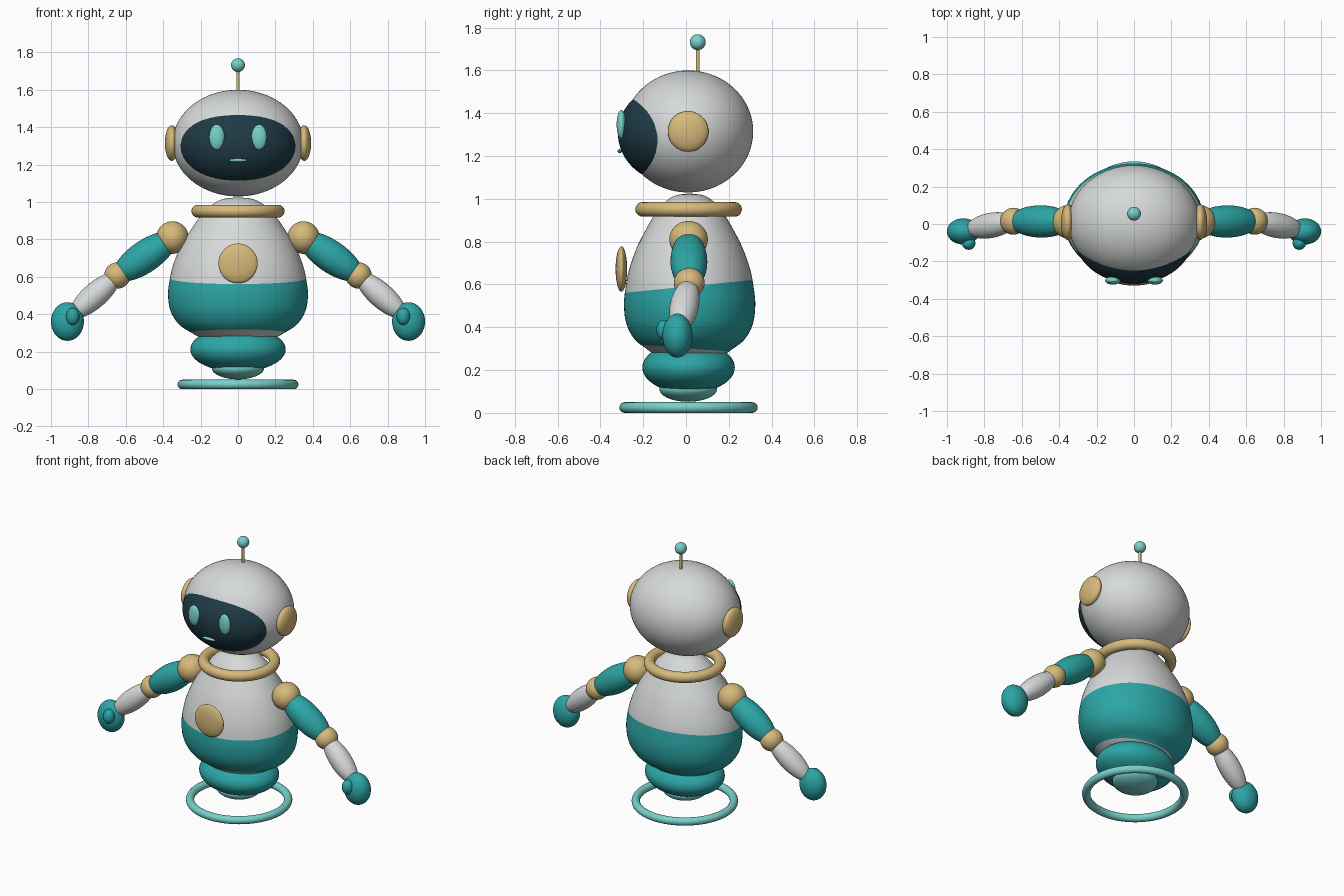
import bpy, bmesh, math
from mathutils import Vector

cube = bpy.data.objects.get("Cube")
if cube:
    bpy.data.objects.remove(cube, do_unlink=True)


def material(name, r, g, b):
    m = bpy.data.materials.new(name)
    m.use_nodes = True
    m.diffuse_color = (r, g, b, 1)
    bsdf = next(n for n in m.node_tree.nodes if n.type == 'BSDF_PRINCIPLED')
    bsdf.inputs["Base Color"].default_value = (r, g, b, 1)
    return m


WHITE = material("shell_white", 0.68, 0.70, 0.70)
TEAL = material("teal", 0.025, 0.38, 0.38)
GOLD = material("soft_gold", 0.68, 0.49, 0.20)
DARK = material("visor_navy", 0.013, 0.042, 0.06)
AQUA = material("light_aqua", 0.19, 0.64, 0.60)


def finish(name, mat):
    ob = bpy.context.object
    ob.name = name
    ob.data.materials.append(mat)
    bpy.ops.object.shade_smooth()
    return ob


def ellipsoid(name, mat, loc, radii, segs=48, rings=28):
    bpy.ops.mesh.primitive_uv_sphere_add(segments=segs, ring_count=rings, location=loc)
    ob = finish(name, mat)
    ob.scale = radii
    return ob


def limb(name, mat, start, end, radius, overhang):
    """Ellipsoid stretched along the line from start to end."""
    a, b = Vector(start), Vector(end)
    ob = ellipsoid(name, mat, (a + b) / 2, (radius, radius, (b - a).length / 2 + overhang))
    ob.rotation_euler = (b - a).to_track_quat('Z', 'Y').to_euler()
    return ob


def ring(name, mat, loc, major, minor):
    bpy.ops.mesh.primitive_torus_add(location=loc, major_radius=major, minor_radius=minor,
                                     major_segments=72, minor_segments=20)
    return finish(name, mat)


def smooth_profile(pts, steps=4):
    """Catmull-Rom curve through the points."""
    p = [Vector(q) for q in [pts[0]] + pts + [pts[-1]]]
    out = []
    for a, b, c, d in zip(p, p[1:], p[2:], p[3:]):
        for i in range(steps):
            t = i / steps
            out.append(b + (c - a) * t / 2 + (a - b * 2.5 + c * 2 - d / 2) * t * t
                       + (b * 3 - a - c * 3 + d) * t ** 3 / 2)
    return out + [p[-1]]


# Torso: egg turned around z, cut into a teal band between two tilted planes
profile = [(0, 1.025), (.08, 1.016), (.14, .985), (.2, .925), (.25, .855), (.3, .775),
           (.345, .67), (.366, .58), (.374, .5), (.36, .415), (.315, .345), (.25, .302),
           (.18, .27), (0, .25)]
bm = bmesh.new()
verts = [bm.verts.new((max(r, 0), 0, z)) for r, z in smooth_profile(profile)]
edges = [bm.edges.new(pair) for pair in zip(verts, verts[1:])]
bmesh.ops.spin(bm, geom=verts + edges, axis=(0, 0, 1), cent=(0, 0, 0),
               angle=math.tau, steps=72, use_duplicate=False)
bmesh.ops.remove_doubles(bm, verts=bm.verts, dist=0.0005)
for v in bm.verts:
    v.co.y = v.co.y * 0.82 + 0.017
UPPER = (0.59, 0.1)      # height at y = 0, slope along y
LOWER = (0.302, -0.08)
for height, slope in (UPPER, LOWER):
    bmesh.ops.bisect_plane(bm, geom=bm.verts[:] + bm.edges[:] + bm.faces[:],
                           plane_co=(0, 0, height), plane_no=(0, -slope, 1))
for f in bm.faces:
    c = f.calc_center_median()
    f.material_index = int(LOWER[0] + LOWER[1] * c.y < c.z < UPPER[0] + UPPER[1] * c.y)
    f.smooth = True
bmesh.ops.recalc_face_normals(bm, faces=bm.faces)
mesh = bpy.data.meshes.new("torso")
bm.to_mesh(mesh)
bm.free()
mesh.materials.append(WHITE)
mesh.materials.append(TEAL)
bpy.context.collection.objects.link(bpy.data.objects.new("torso", mesh))

# Collar, hips and hover ring
ring("collar", GOLD, (0, .012, .951), .215, .034)
ellipsoid("hips", TEAL, (0, .012, .212), (.255, .216, .12))
ellipsoid("hip_cap", AQUA, (0, .01, .112), (.14, .135, .06))
ring("hover_ring", AQUA, (0, .012, .025), .298, .025)

# Chest badge
ellipsoid("chest_badge", GOLD, (0, -.302, .672), (.105, .027, .106))

# Head, visor and face
ellipsoid("head", WHITE, (0, .01, 1.315), (.35, .304, .285), 72, 40)
ellipsoid("visor", DARK, (0, -.07, 1.306), (.318, .248, .229), 96, 56)
bpy.ops.mesh.primitive_uv_sphere_add(segments=24, ring_count=16, location=(0, -.31, 1.223))
finish("mouth", AQUA).scale = (.052, .011, .009)

# Antenna
bpy.ops.mesh.primitive_cylinder_add(vertices=20, radius=.009, depth=.14, location=(0, .055, 1.64))
finish("antenna_stem", GOLD)
bpy.ops.object.shade_smooth_by_angle()
ellipsoid("antenna_ball", AQUA, (0, .055, 1.732), (.037, .037, .037), 32, 20)

# Paired parts
for side, s in (("left", 1), ("right", -1)):
    shoulder = (s * .35, .012, .81)
    elbow = (s * .645, .015, .607)
    wrist = (s * .885, -.03, .395)
    ellipsoid(side + "_eye", AQUA, (s * .113, -.302, 1.347), (.041, .022, .068))
    ellipsoid(side + "_ear", GOLD, (s * .354, .01, 1.315), (.037, .095, .095))
    ellipsoid(side + "_shoulder", GOLD, shoulder, (.086, .09, .087))
    limb(side + "_upper_arm", TEAL, shoulder, elbow, .086, .02)
    ellipsoid(side + "_elbow", GOLD, elbow, (.07, .072, .07))
    limb(side + "_forearm", WHITE, elbow, wrist, .067, .01)
    ellipsoid(side + "_hand", TEAL, (s * .912, -.04, .361), (.088, .07, .103))
    ellipsoid(side + "_thumb", TEAL, (s * .884, -.102, .388), (.036, .036, .046))
